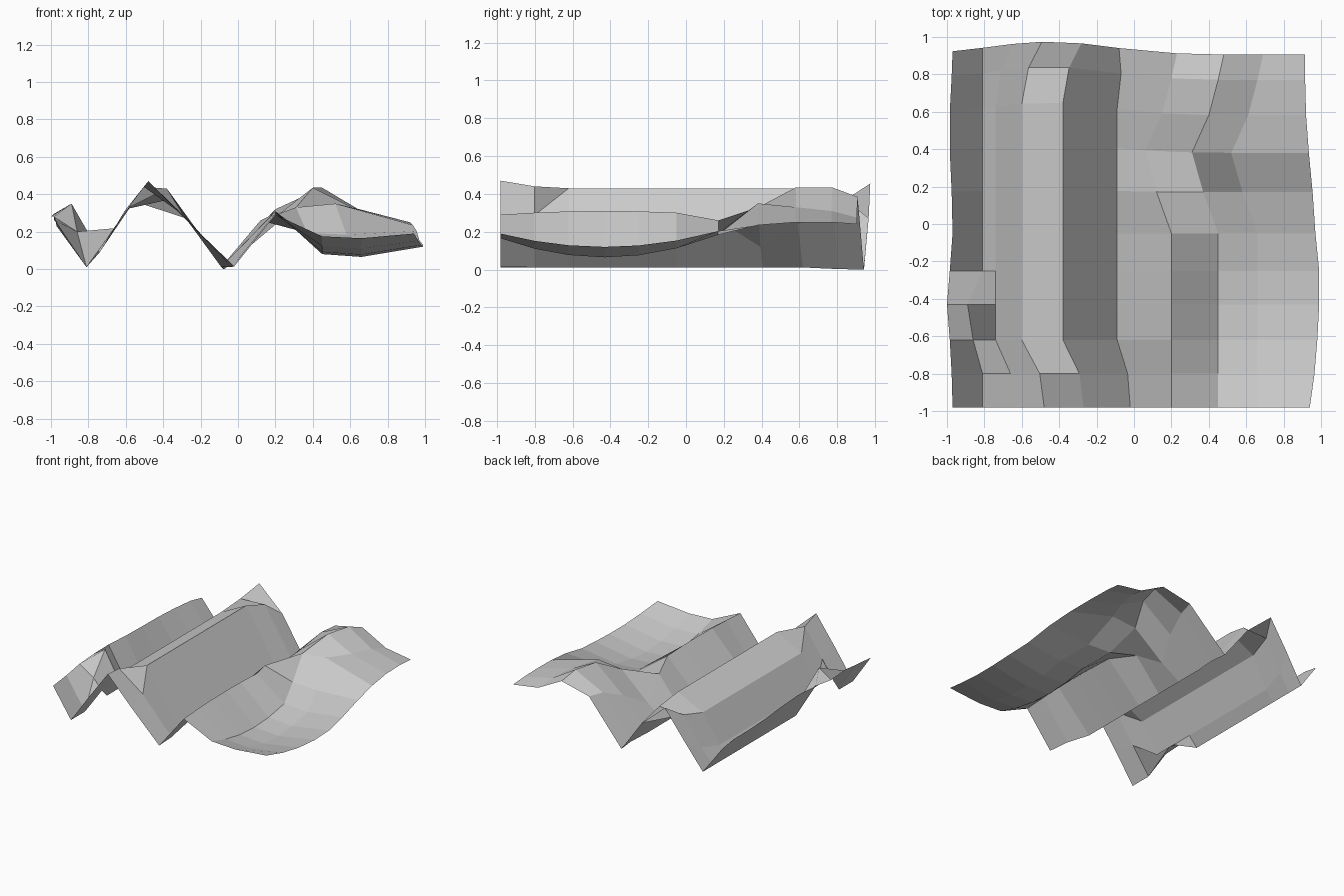
import bpy, bmesh
from math import exp

if "Cube" in bpy.data.objects:
    bpy.data.objects.remove(bpy.data.objects["Cube"])

# Rows of the sheet from front to back, and the reach of its two side edges
ROWS = [-.98, -.8, -.62, -.43, -.25, -.05, .17, .38, .58, .77, .925]
LEFT_EDGE = [-.97, -.975, -.985, -1, -.985, -.97, -.975, -.985, -.985, -.975, -.97]
RIGHT_EDGE = [.94, .965, .98, .99, .99, .97, .955, .935, .92, .915, .915]
# Sideways drift of the left folds and of the right-hand bowl and hump
FOLD_DRIFT = [0, .02, .1, .1, .1, .1, .1, .1, .1, .07, .01]
RIGHT_DRIFT = [0, 0, 0, 0, 0, 0, -.08, -.14, -.05, 0, .03]

# Cross-section of the two sharp folds on the left half
FOLDS = [(-1, .285), (-.97, .245), (-.82, .0), (-.73, .1), (-.6, .32), (-.48, .47),
         (-.44, .475), (-.38, .43), (-.3, .3), (-.15, .08), (-.08, .0), (-.02, .015)]
# Heights of the hump at the back right, one line per row
HUMP = [(.12, .33, .35, .235), (.24, .435, .33, .25), (.32, .435, .31, .25), (.33, .385, .275, .24)]


def fold_height(x):
    for (x0, z0), (x1, z1) in zip(FOLDS, FOLDS[1:]):
        if x <= x1:
            return z0 + (z1 - z0) * (x - x0) / (x1 - x0)
    return FOLDS[-1][1]


def row_points(j):
    y = ROWS[j]
    rim = {0: .244, 1: .26, 2: .28, 3: .28, 10: .23}.get(j, .295 - max(0, y) * .05)
    pts = [(LEFT_EDGE[j], rim)]
    # valley beside the left rim, with one raised pinch
    pts.append({2: (-.86, .2), 3: (-.89, .35)}.get(j, (-.81, .01)))
    # main ridge and middle valley
    for x in (-.64, -.48, -.27, -.02):
        x -= FOLD_DRIFT[j] * (1 if x < -.5 else 1.2 if x < -.4 else 1.1 if x < -.1 else .7)
        if j == 10 and x > -.1:
            x = -.08
        pts.append((x, fold_height(x)))
    # bowl at the front right, hump at the back right
    xs = [x + RIGHT_DRIFT[j] for x in (.2, .45, .66)] + [RIGHT_EDGE[j]]
    if j < 7:
        t = ((y + .43) / .55) ** 2
        zs = [.26 if j == 6 else .31 - .02 * t, .08 + .095 * t, .065 + .1 * t, .12 + .07 * t]
    else:
        zs = HUMP[j - 7]
    pts += zip(xs, zs)
    # rows near the back bow outwards
    bow = max(0, min(1, (y - .1) / .4)) * .07
    return [(x, y - .02 * (j == 10) + bow * exp(-((x + .45) / .45) ** 2), z) for x, z in pts]


# Rumpled cloth sheet
bm = bmesh.new()
grid = [[bm.verts.new(p) for p in row_points(j)] for j in range(len(ROWS))]
for a, b in zip(grid, grid[1:]):
    for i in range(len(a) - 1):
        bm.faces.new((a[i], a[i + 1], b[i + 1], b[i]))
mesh = bpy.data.meshes.new("wavy_sheet")
bm.to_mesh(mesh)
bm.free()
bpy.context.collection.objects.link(bpy.data.objects.new("wavy_sheet", mesh))
